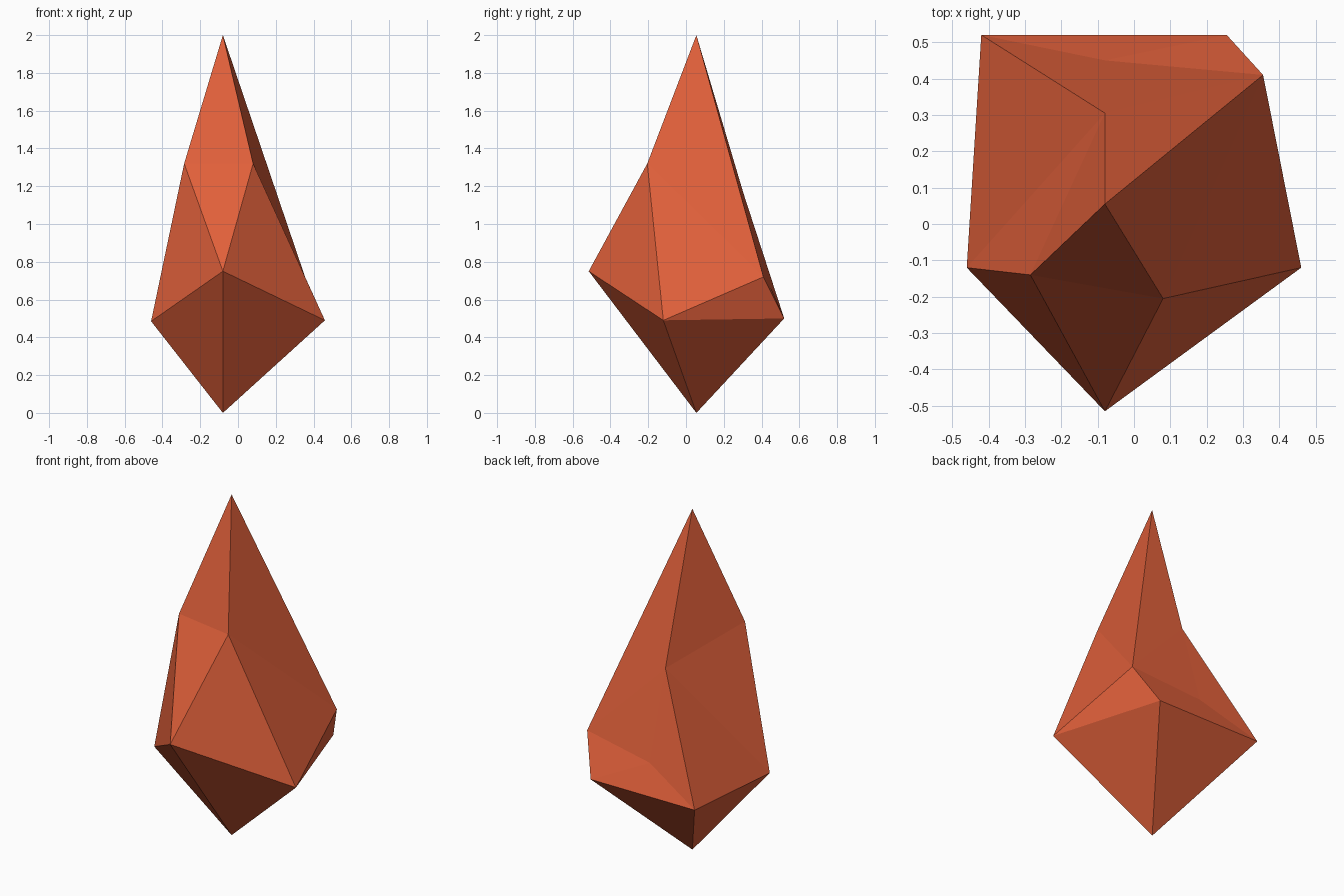
import bpy
import bmesh

default_cube = bpy.data.objects.get("Cube")
if default_cube:
    bpy.data.objects.remove(default_cube, do_unlink=True)

# Single flat material
material = bpy.data.materials.new("burnt_orange_crystal")
colour = (0.74, 0.115, 0.042, 1)
material.use_nodes = True
material.diffuse_color = colour
for node in material.node_tree.nodes:
    if node.type == "BSDF_PRINCIPLED":
        node.inputs["Base Color"].default_value = colour

# Corners of the crystal: tips, shoulder ring, waist ring and back notch
corners = {
    "apex": (-0.08, 0.055, 2),
    "foot": (-0.08, 0.055, 0),
    "shoulder_right": (-0.285, -0.14, 1.32),
    "shoulder_left": (0.08, -0.205, 1.32),
    "waist_front": (-0.08, -0.515, 0.75),
    "waist_right": (-0.46, -0.12, 0.485),
    "waist_left": (0.46, -0.12, 0.49),
    "back_right": (-0.42, 0.52, 0.5),
    "back_left": (0.255, 0.52, 0.5),
    "chip_left": (0.355, 0.41, 0.72),
    "notch_high": (-0.08, 0.305, 1.16),
    "notch_low": (-0.08, 0.45, 0.66),
}

bm = bmesh.new()
verts = {name: bm.verts.new(point) for name, point in corners.items()}


def facet(*names):
    bm.faces.new([verts[name] for name in names])


def fan(tip, ring):
    """Triangles from one tip to each pair of neighbours in a ring."""
    for first, second in zip(ring, ring[1:]):
        facet(tip, first, second)


# Lower point: a fan from the foot around the closed waist
waist = ["waist_front", "waist_left", "back_left", "back_right", "waist_right"]
fan("foot", waist + waist[:1])

# Upper spire: a fan from the apex around the shoulders and the notch
spire = ["shoulder_right", "shoulder_left", "chip_left", "notch_high"]
fan("apex", spire + spire[:1])

# Front facets between shoulders and waist
fan("waist_front", ["waist_left", "shoulder_left", "shoulder_right", "waist_right"])

# Left side and its chipped corner
fan("chip_left", ["shoulder_left", "waist_left", "back_left", "notch_low", "notch_high"])

# Right side and the hollow in the back
fan("notch_high", ["notch_low", "back_right", "waist_right", "shoulder_right"])
facet("notch_low", "back_left", "back_right")

bmesh.ops.recalc_face_normals(bm, faces=bm.faces[:])
mesh = bpy.data.meshes.new("crystal_shard")
bm.to_mesh(mesh)
bm.free()
mesh.materials.append(material)
bpy.context.collection.objects.link(bpy.data.objects.new("crystal_shard", mesh))
